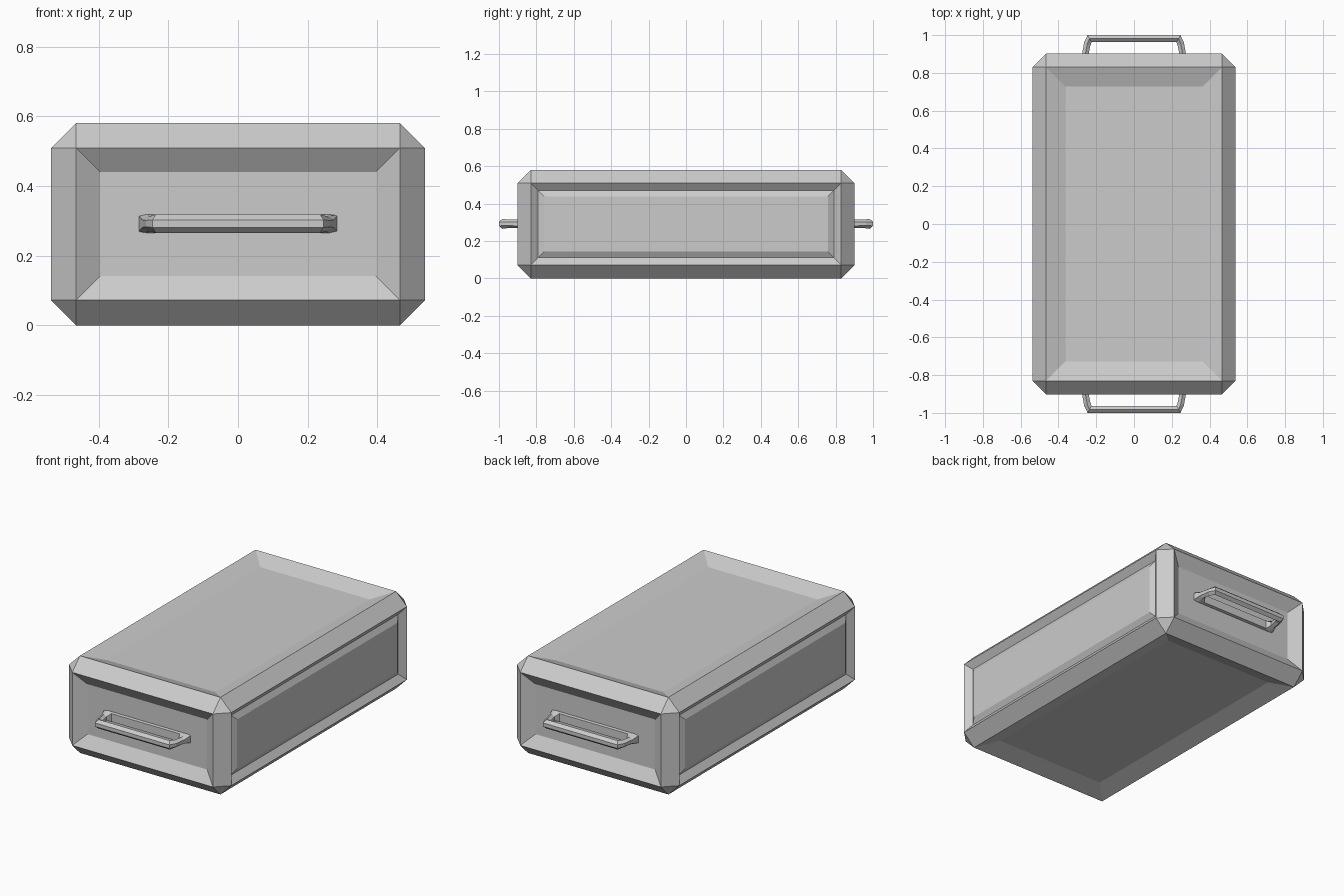
import bpy, bmesh
from mathutils import Vector

if "Cube" in bpy.data.objects:
    bpy.data.objects.remove(bpy.data.objects["Cube"])


def finish(name, bm):
    bmesh.ops.recalc_face_normals(bm, faces=bm.faces)
    mesh = bpy.data.meshes.new(name)
    bm.to_mesh(mesh)
    bm.free()
    obj = bpy.data.objects.new(name, mesh)
    bpy.context.collection.objects.link(obj)
    return obj


# Crate body: chamfered block with a shaped panel on every side
bm = bmesh.new()
bmesh.ops.create_cube(bm, size=1)
for v in bm.verts:
    v.co = Vector((v.co.x * 1.074, v.co.y * 1.804, (v.co.z + 0.5) * 0.581))
bmesh.ops.bevel(bm, geom=bm.edges[:], offset=0.072, segments=1,
                affect='EDGES', clamp_overlap=True)
bm.normal_update()

# (inset width, depth) steps per axis: grooved raised sides, recessed ends and top
steps = {0: [(0.04, 0.03), (0.032, -0.018)],
         1: [(0.069, 0.045)],
         2: [(0.103, 0.037)]}
for axis, recess in steps.items():
    panels = [f for f in bm.faces
              if abs(f.normal[axis]) > 0.99 and f.calc_area() > 0.2]
    for width, depth in recess:
        bmesh.ops.inset_individual(bm, faces=panels, thickness=width,
                                   depth=-depth, use_even_offset=True)
finish("crate_body", bm)

# Handle stations: outer x, outer y, inner x, inner y, half height, squareness
half = [(0.288, 0.845, 0.225, 0.875, 0.027, 0.9),
        (0.275, 0.90, 0.240, 0.90, 0.022, 0.5),
        (0.264, 0.962, 0.231, 0.945, 0.023, 0.4),
        (0.246, 1.00, 0.225, 0.963, 0.027, 0.4)]
stations = half + [(-a, b, -c, d, h, q) for a, b, c, d, h, q in reversed(half)]


# Closed loop handle swept with a six-sided section, back bar on the panel
def handle(name, side):
    bm = bmesh.new()
    rings = []
    for ox, oy, ix, iy, h, q in stations:
        mx, my = (ox + ix) / 2, (oy + iy) / 2
        section = [(ox, oy, -q), (ox, oy, q), (mx, my, 1),
                   (ix, iy, q), (ix, iy, -q), (mx, my, -1)]
        rings.append([bm.verts.new((x, side * y, 0.292 + k * h))
                      for x, y, k in section])
    for a, b in zip(rings, rings[1:] + rings[:1]):
        for i in range(6):
            j = (i + 1) % 6
            bm.faces.new((a[i], a[j], b[j], b[i]))
    finish(name, bm)


handle("front_handle", -1)
handle("back_handle", 1)
